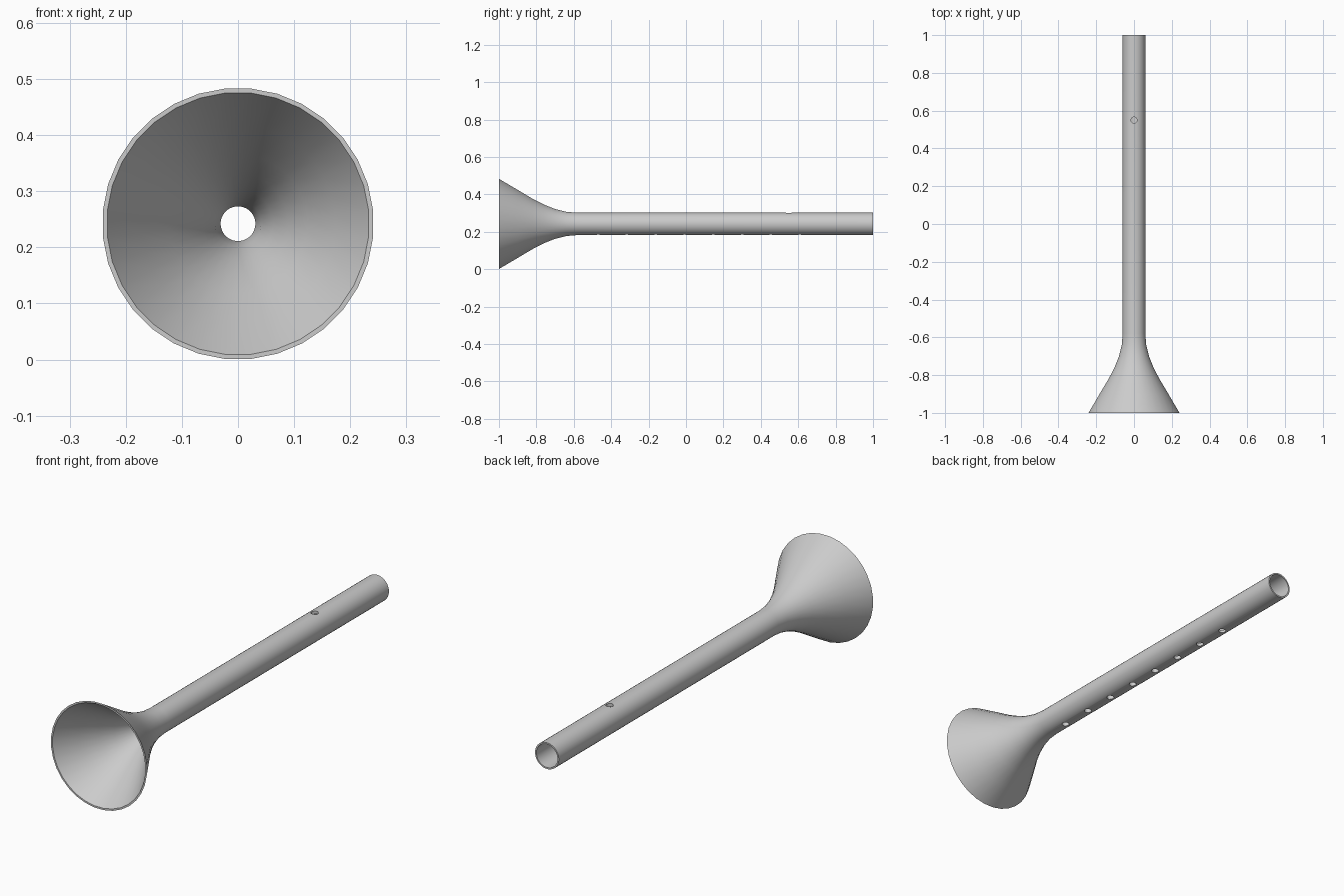
import bpy, bmesh, math
from mathutils import Matrix, Vector

cube = bpy.data.objects.get("Cube")
if cube:
    bpy.data.objects.remove(cube, do_unlink=True)

SIDES = 32
AXIS_Z = 0.242

grey = bpy.data.materials.new("plain_grey")
grey.use_nodes = True
grey.diffuse_color = (0.6, 0.6, 0.6, 1)
grey.node_tree.nodes["Principled BSDF"].inputs["Base Color"].default_value = (0.6, 0.6, 0.6, 1)


def make_object(name, bm):
    mesh = bpy.data.meshes.new(name)
    bmesh.ops.recalc_face_normals(bm, faces=bm.faces)
    bm.to_mesh(mesh)
    bm.free()
    mesh.materials.append(grey)
    obj = bpy.data.objects.new(name, mesh)
    bpy.context.collection.objects.link(obj)
    return obj


# Horn body: closed wall profile (y, radius) turned about the long axis
outer = [(1, .06), (-.58, .06), (-.64, .065), (-.7, .08), (-.76, .104),
         (-.82, .135), (-.9, .183), (-1, .242)]
inner = [(-1, .234), (-.9, .174), (-.82, .124), (-.76, .09), (-.7, .062),
         (-.64, .041), (-.58, .031), (1, .053)]
bm = bmesh.new()
rings = []
for y, r in outer + inner:
    ring = []
    for i in range(SIDES):
        a = 2 * math.pi * (i + .5) / SIDES
        ring.append(bm.verts.new((r * math.cos(a), y, AXIS_Z + r * math.sin(a))))
    rings.append(ring)
for k, ring in enumerate(rings):
    following = rings[(k + 1) % len(rings)]
    for i in range(SIDES):
        j = (i + 1) % SIDES
        bm.faces.new((ring[i], ring[j], following[j], following[i]))
horn = make_object("horn_body", bm)

# Finger holes: one thumb hole on top, a row of eight underneath
bm = bmesh.new()
holes = [(.55, 1)] + [(-.47 + .154 * i, -1) for i in range(8)]
for y, side in holes:
    bmesh.ops.create_cone(bm, cap_ends=True, segments=16, radius1=.016, radius2=.016,
                          depth=.08, matrix=Matrix.Translation((0, y, AXIS_Z + side * .05)))
cutter = make_object("hole_cutter", bm)
cutter.hide_render = True

cut = horn.modifiers.new("finger_holes", "BOOLEAN")
cut.operation = "DIFFERENCE"
cut.solver = "EXACT"
cut.object = cutter
bpy.context.view_layer.objects.active = horn
horn.select_set(True)
bpy.ops.object.modifier_apply(modifier=cut.name)
bpy.data.objects.remove(cutter, do_unlink=True)
bpy.ops.object.shade_smooth_by_angle(angle=math.radians(35))
